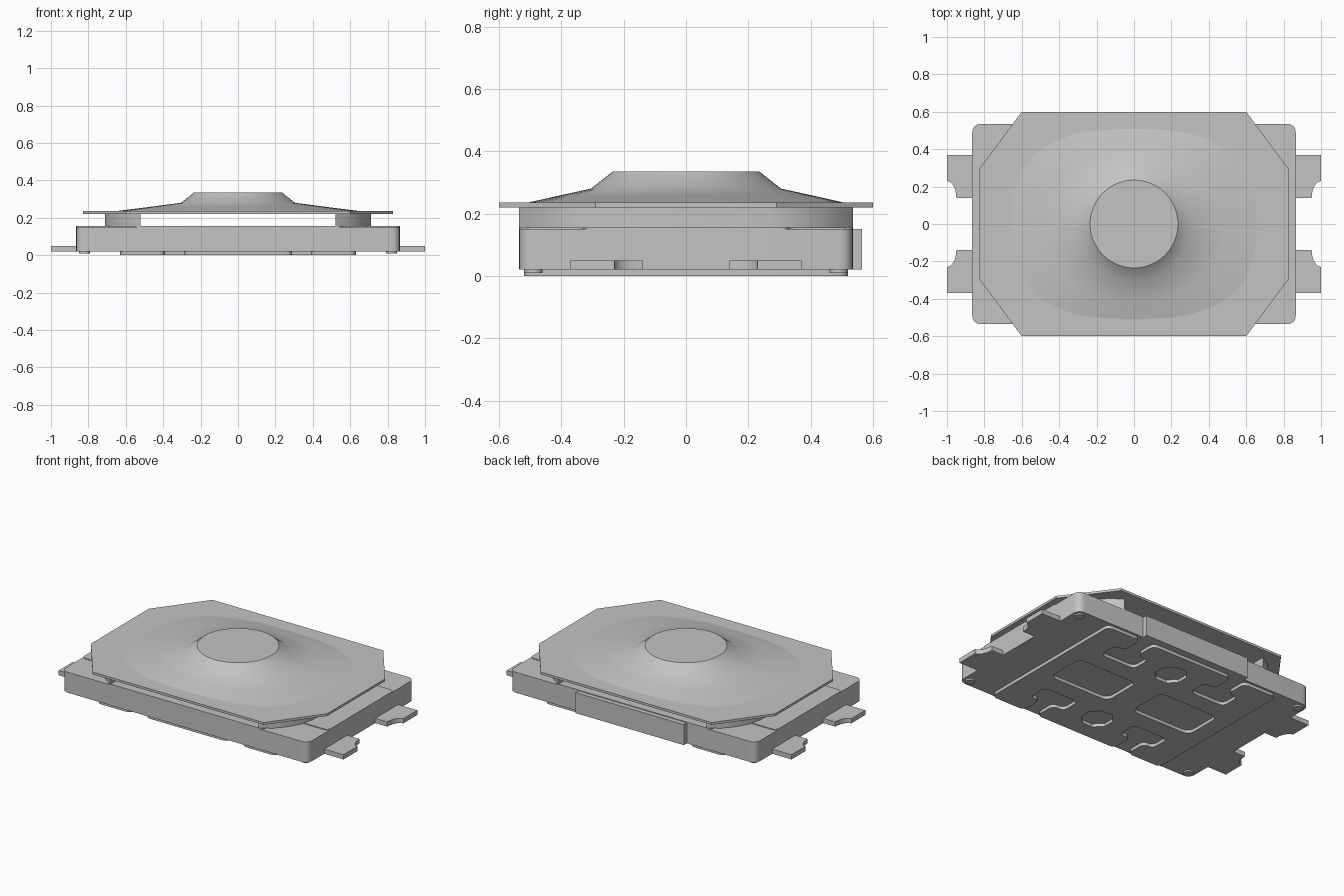
import bpy, bmesh, math
from mathutils import Vector

if "Cube" in bpy.data.objects:
    bpy.data.objects.remove(bpy.data.objects["Cube"], do_unlink=True)

GREY = bpy.data.materials.new("light grey")
GREY.use_nodes = True
COL = (0.55, 0.55, 0.55, 1)
GREY.diffuse_color = COL
GREY.node_tree.nodes["Principled BSDF"].inputs["Base Color"].default_value = COL


def finish(name, mesh, angle=30):
    mesh.materials.clear()
    mesh.materials.append(GREY)
    ob = bpy.data.objects.new(name, mesh)
    bpy.context.collection.objects.link(ob)
    bpy.ops.object.select_all(action='DESELECT')
    ob.select_set(True)
    bpy.context.view_layer.objects.active = ob
    bpy.ops.object.shade_smooth_by_angle(angle=math.radians(angle))
    return ob


def rounded(pts, r, n=6):
    """Round every corner of a closed outline."""
    out = []
    for i, p in enumerate(pts):
        p = Vector(p)
        a, b = Vector(pts[i - 1]), Vector(pts[(i + 1) % len(pts)])
        s = p + (a - p).normalized() * min(r, (a - p).length * 0.49)
        e = p + (b - p).normalized() * min(r, (b - p).length * 0.49)
        for k in range(n + 1):
            t = k / n
            out.append(tuple(s * (1 - t) ** 2 + p * 2 * t * (1 - t) + e * t * t))
    return out


def four_way(quarter):
    """Mirror a quarter outline (from +x side to +y side) into a closed one."""
    half = quarter + [(-x, y) for x, y in reversed(quarter)]
    return half + [(-x, -y) for x, y in half]


def rect(x0, x1, y0, y1):
    return [(x0, y0), (x1, y0), (x1, y1), (x0, y1)]


def circle(cx, cy, r, n):
    return [(cx + r * math.cos(math.tau * (k + 0.5) / n),
             cy + r * math.sin(math.tau * (k + 0.5) / n)) for k in range(n)]


def prism(name, outlines, z0, z1):
    """Extrude an outline; further outlines become holes."""
    cu = bpy.data.curves.new(name, 'CURVE')
    cu.dimensions, cu.fill_mode = '2D', 'BOTH'
    cu.extrude = (z1 - z0) / 2
    for pts in outlines:
        sp = cu.splines.new('POLY')
        sp.points.add(len(pts) - 1)
        for q, (x, y) in zip(sp.points, pts):
            q.co = (x, y, 0, 1)
        sp.use_cyclic_u = True
    tmp = bpy.data.objects.new("tmp", cu)
    bpy.context.collection.objects.link(tmp)
    dg = bpy.context.evaluated_depsgraph_get()
    me = bpy.data.meshes.new_from_object(tmp.evaluated_get(dg))
    bpy.data.objects.remove(tmp, do_unlink=True)
    bpy.data.curves.remove(cu)
    bm = bmesh.new()
    bm.from_mesh(me)
    bmesh.ops.remove_doubles(bm, verts=bm.verts, dist=1e-5)
    bmesh.ops.translate(bm, verts=bm.verts, vec=(0, 0, (z0 + z1) / 2))
    bmesh.ops.recalc_face_normals(bm, faces=bm.faces)
    bm.to_mesh(me)
    bm.free()
    me.name = name
    return finish(name, me)


# Housing with shallow recessed corners on its top
prism("housing", [rounded(rect(-.865, .865, -.535, .535), .05)], .02, .15)
prism("housing_deck", [rounded(four_way([(.865, .33), (.55, .33), (.55, .535)]), .03)],
      .15, .155)

# Back plate
prism("back_plate", [rect(-.38, .38, .53, .565)], .02, .15)

# Bottom plate with necked notches, slots and round holes
outline = four_way([(.63, .52), (.39, .52), (.39, .38), (.46, .38), (.46, .25),
                    (.21, .25), (.21, .38), (.29, .38), (.29, .52)])
holes = [rounded(rect(min(s * .09, s * .52), max(s * .09, s * .52), -.13, .13), .05)
         for s in (-1, 1)]
holes += [circle(0, s * .33, .095, 8) for s in (-1, 1)]
prism("bottom_plate", [rounded(outline, .04)] + holes, 0, .021)

for sx, side in ((1, "left"), (-1, "right")):
    # Curved wall that carries the cover
    wall = [(.52, .535), (.59, .49), (.65, .42), (.69, .35), (.71, .27)]
    wall += [(x, -y) for x, y in reversed(wall)]
    prism(f"{side}_support_wall", [[(sx * x, y) for x, y in wall]], .154, .221)
    for sy, end in ((-1, "front"), (1, "back")):
        # Terminal with a scooped outer corner
        tab = [(.85, .14), (.95, .14)]
        tab += [(1 - .05 * math.cos(a), .14 + .09 * math.sin(a))
                for a in (math.pi / 2 * k / 6 for k in range(1, 7))]
        tab += [(1, .37), (.85, .37)]
        prism(f"{side}_{end}_terminal", [[(sx * x, sy * y) for x, y in tab]], .02, .05)
        # Small corner foot
        prism(f"{side}_{end}_foot", [circle(sx * .82, sy * .49, .03, 16)], .01, .021)

# Eight-sided cover
prism("cover", [four_way([(.83, .29), (.6, .6)])], .22, .235)

# Raised dome: flared skirt, steep cone and flat round top
N = 64
bm = bmesh.new()
rings = []
for rx, ry, z, p in ((.66, .51, .2345, .75), (.48, .41, .257, .88),
                     (.305, .305, .28, 1), (.235, .235, .335, 1)):
    ring = []
    for k in range(N):
        c, s = math.cos(math.tau * k / N), math.sin(math.tau * k / N)
        ring.append(bm.verts.new((rx * math.copysign(abs(c) ** p, c),
                                  ry * math.copysign(abs(s) ** p, s), z)))
    rings.append(ring)
for lo, hi in zip(rings, rings[1:]):
    for k in range(N):
        j = (k + 1) % N
        bm.faces.new((lo[k], lo[j], hi[j], hi[k]))
bm.faces.new(rings[-1])
me = bpy.data.meshes.new("cover_dome")
bm.to_mesh(me)
bm.free()
finish("cover_dome", me, 36)
